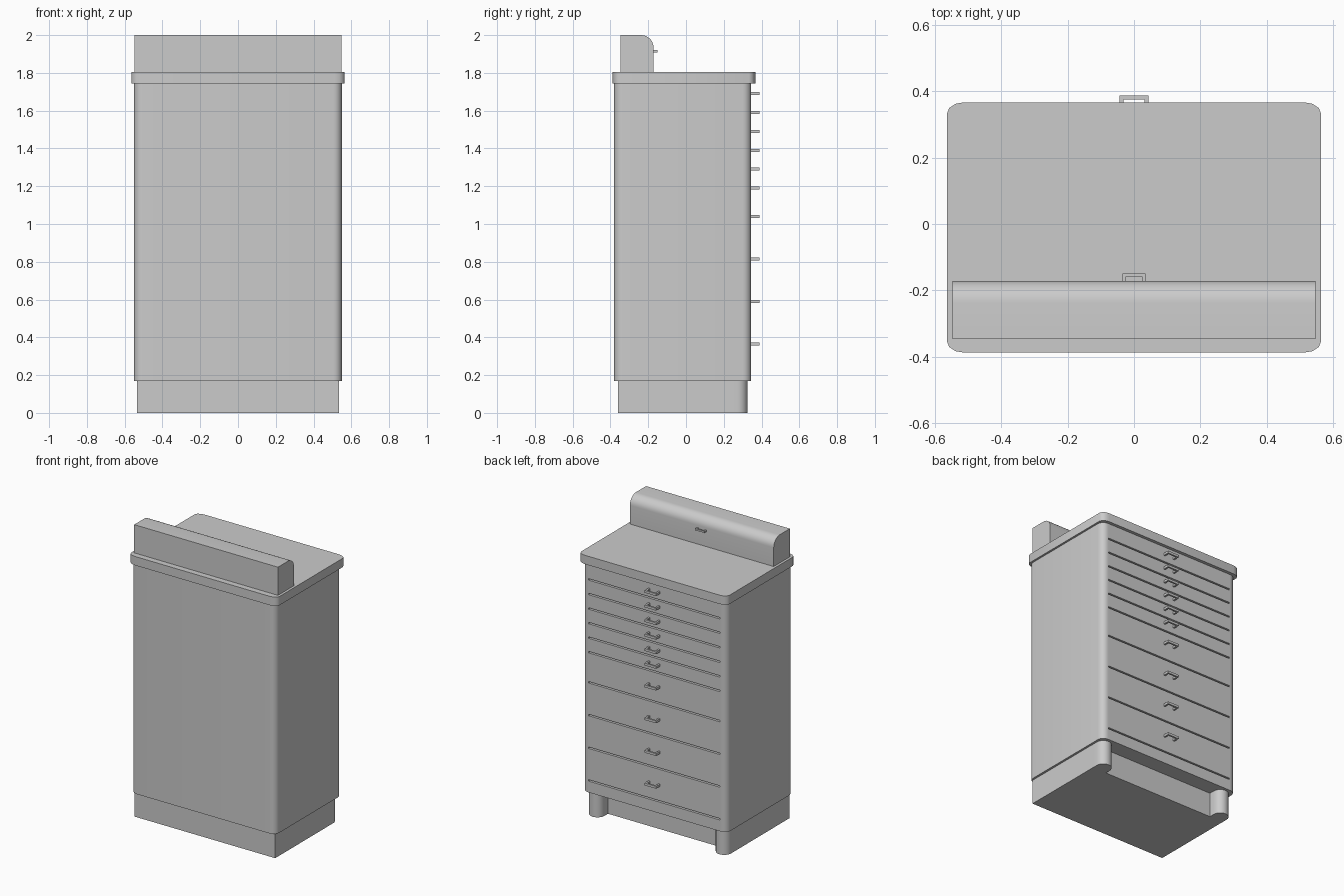
import bpy, bmesh
from math import sin, cos, pi, radians
from mathutils import Vector

cube = bpy.data.objects.get("Cube")
if cube:
    bpy.data.objects.remove(cube)

grey = bpy.data.materials.new("cabinet_grey")
grey.use_nodes = True
colour = (0.6, 0.6, 0.6, 1)
grey.diffuse_color = colour
grey.node_tree.nodes["Principled BSDF"].inputs["Base Color"].default_value = colour


def prism(name, outline, low, high, place=lambda u, v, w: (u, v, w)):
    """Extrude a 2D outline from low to high; place maps it to x, y, z."""
    bm = bmesh.new()
    face = bm.faces.new([bm.verts.new(place(u, v, low)) for u, v in outline])
    side = bmesh.ops.extrude_face_region(bm, geom=[face])
    moved = [g for g in side["geom"] if isinstance(g, bmesh.types.BMVert)]
    shift = Vector(place(0, 0, high)) - Vector(place(0, 0, low))
    bmesh.ops.translate(bm, verts=moved, vec=shift)
    bmesh.ops.recalc_face_normals(bm, faces=bm.faces)
    mesh = bpy.data.meshes.new(name)
    bm.to_mesh(mesh)
    bm.free()
    mesh.materials.append(grey)
    ob = bpy.data.objects.new(name, mesh)
    bpy.context.collection.objects.link(ob)
    bpy.ops.object.select_all(action='DESELECT')
    ob.select_set(True)
    bpy.context.view_layer.objects.active = ob
    bpy.ops.object.shade_smooth_by_angle(angle=radians(35))
    return ob


def arc(cx, cy, rx, ry, start, end, steps):
    angles = [radians(start + (end - start) * i / steps) for i in range(steps + 1)]
    return [(cx + rx * cos(a), cy + ry * sin(a)) for a in angles]


def rounded(half, back, front, rx, ry, steps):
    """Rounded rectangle, counter-clockwise from the right-hand front corner."""
    x = half - rx
    return (arc(x, front - ry, rx, ry, 0, 90, steps)
            + arc(-x, front - ry, rx, ry, 90, 180, steps)
            + arc(-x, back + ry, rx, ry, 180, 270, steps)
            + arc(x, back + ry, rx, ry, 270, 360, steps))


def rect(x0, x1, y0, y1):
    return [(x0, y0), (x1, y0), (x1, y1), (x0, y1)]


def pull(name, half, y0, y1, z, bar, thick):
    """U-shaped drawer pull lying flat."""
    inner = half - bar
    shape = [(-half, y0), (-half, y1), (half, y1), (half, y0),
             (inner, y0), (inner, y1 - bar), (-inner, y1 - bar), (-inner, y0)]
    prism(name, shape, z - thick / 2, z + thick / 2)


# Plinth: set-back block with a round-nosed foot at each drawer-side corner
BASE_TOP, BODY_TOP, FACE = 0.17, 1.745, 0.345
prism("plinth", rect(-0.535, 0.535, -0.36, 0.235), 0, BASE_TOP)
for side, label in ((1, "left"), (-1, "right")):
    cx = side * 0.482
    foot = [(cx + 0.053, 0.235)] + arc(cx, 0.273, 0.053, 0.053, 0, 180, 12) + [(cx - 0.053, 0.235)]
    prism("foot_" + label, foot, 0, BASE_TOP)

# Body: rounded shell with a shallow bay for the drawer fronts
BAY, DEPTH, GAP = 0.5, 0.02, 0.01
outline = rounded(0.55, -0.38, FACE, 0.045, 0.045, 6)
bay = [(BAY, FACE), (BAY, FACE - DEPTH), (-BAY, FACE - DEPTH), (-BAY, FACE)]
prism("body", outline[:7] + bay + outline[7:], BASE_TOP, BODY_TOP)

# Drawer fronts with a gap under each, and their pulls
pulls = [1.69 - 0.1 * i for i in range(6)] + [1.04 - 0.225 * i for i in range(4)]
top = BODY_TOP
for i, z in enumerate(pulls):
    bottom = z - (0.055 if i < 6 else 0.1125)
    prism(f"drawer_{i + 1}", rect(-BAY, BAY, FACE - DEPTH, FACE), bottom + GAP / 2, top)
    pull(f"drawer_pull_{i + 1}", 0.044, FACE - 0.004, 0.388, z, 0.012, 0.016)
    top = bottom - GAP / 2
prism("bottom_rail", rect(-BAY, BAY, FACE - DEPTH, FACE), BASE_TOP, top)

# Worktop
prism("worktop", rounded(0.564, -0.388, 0.367, 0.052, 0.034, 3), BODY_TOP, 1.806)

# Upper hood with a curved front edge, and its pull
hood = [(-0.347, 1.806), (-0.172, 1.806)] + arc(-0.237, 1.935, 0.065, 0.065, 0, 90, 8) + [(-0.347, 2.0)]
prism("hood", hood, -0.547, 0.547, lambda u, v, w: (w, u, v))
pull("hood_pull", 0.035, -0.176, -0.15, 1.914, 0.01, 0.012)
